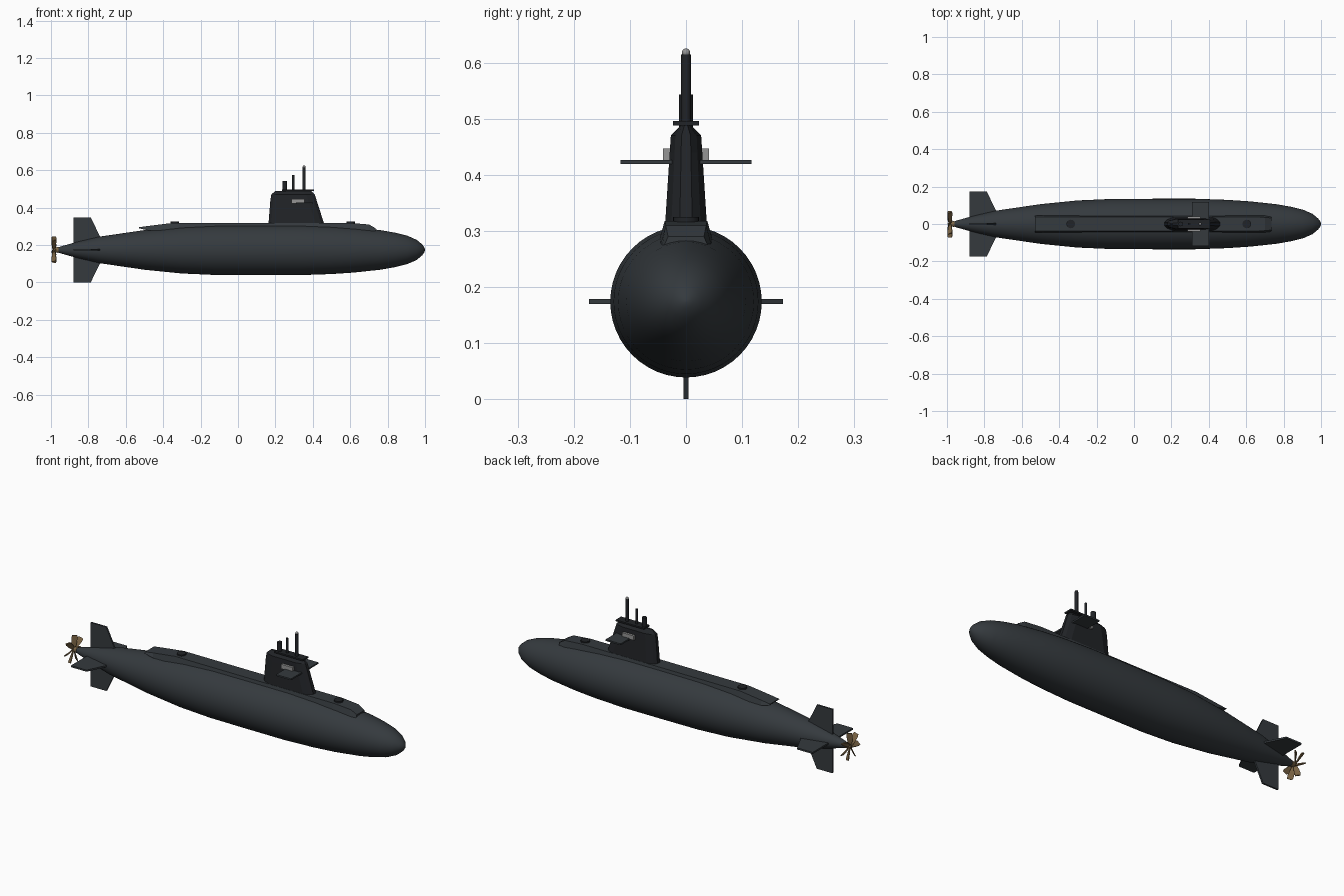
import bpy, bmesh, math
from mathutils import Matrix, Vector

if "Cube" in bpy.data.objects:
    bpy.data.objects.remove(bpy.data.objects["Cube"])

AXIS_Z = 0.174


def material(name, color):
    m = bpy.data.materials.new(name)
    m.diffuse_color = (*color, 1)
    m.use_nodes = True
    m.node_tree.nodes["Principled BSDF"].inputs["Base Color"].default_value = m.diffuse_color
    return m


HULL = material("hull_paint", (0.035, 0.042, 0.048))
DARK = material("dark_paint", (0.015, 0.017, 0.02))
BRONZE = material("bronze", (0.2, 0.13, 0.06))
GREY = material("grey_glass", (0.3, 0.3, 0.3))


def finish(name, bm, mat, smooth=None):
    bmesh.ops.recalc_face_normals(bm, faces=bm.faces)
    me = bpy.data.meshes.new(name)
    bm.to_mesh(me)
    bm.free()
    ob = bpy.data.objects.new(name, me)
    bpy.context.collection.objects.link(ob)
    me.materials.append(mat)
    if smooth:
        bpy.ops.object.select_all(action='DESELECT')
        ob.select_set(True)
        bpy.context.view_layer.objects.active = ob
        bpy.ops.object.shade_smooth_by_angle(angle=math.radians(smooth))
    return ob


def loft(name, rings, mat, smooth=None):
    """Skin a list of equal-length point rings and cap both ends."""
    bm = bmesh.new()
    loops = [[bm.verts.new(p) for p in r] for r in rings]
    n = len(loops[0])
    for a, b in zip(loops, loops[1:]):
        for i in range(n):
            j = (i + 1) % n
            bm.faces.new((a[i], a[j], b[j], b[i]))
    bm.faces.new(loops[0])
    bm.faces.new(loops[-1])
    return finish(name, bm, mat, smooth)


def cylinder(name, x, z0, z1, r, mat, n=16):
    ring = [(x + r * math.cos(t), r * math.sin(t))
            for t in (2 * math.pi * i / n for i in range(n))]
    return loft(name, [[(a, b, z) for a, b in ring] for z in (z0, z1)], mat, 30)


def box(name, x, y, z, mat):
    ring = [(x[0], y[0]), (x[1], y[0]), (x[1], y[1]), (x[0], y[1])]
    return loft(name, [[(a, b, c) for a, b in ring] for c in z], mat)


# Pressure hull: rings along x
profile = [(-0.965, 0.012), (-0.95, 0.018), (-0.86, 0.043), (-0.74, 0.071), (-0.5, 0.106),
           (-0.3, 0.126), (-0.12, 0.134), (0.1, 0.135), (0.33, 0.135), (0.5, 0.129),
           (0.62, 0.121), (0.76, 0.106), (0.84, 0.092), (0.905, 0.076), (0.955, 0.054),
           (0.985, 0.029), (0.997, 0.012), (1.0, 0.002)]
N = 48
loft("hull", [[(x, r * math.cos(2 * math.pi * i / N), AXIS_Z + r * math.sin(2 * math.pi * i / N))
               for i in range(N)] for x, r in profile], HULL, 40)

# Deck casing: x, bottom z, top z, bottom half width, top half width
casing = [(-0.53, 0.29, 0.295, 0.046, 0.038), (-0.48, 0.278, 0.302, 0.046, 0.038),
          (-0.35, 0.28, 0.318, 0.047, 0.038), (0.6, 0.275, 0.318, 0.05, 0.038),
          (0.7, 0.265, 0.31, 0.048, 0.036), (0.735, 0.26, 0.29, 0.045, 0.032)]
loft("deck_casing", [[(x, -b, zb), (x, b, zb), (x, t, zt), (x, -t, zt)]
                     for x, zb, zt, b, t in casing], HULL)

# Sail: z, aft x, forward x, half width
rings = []
for z, xa, xf, w in [(0.3, 0.162, 0.465, 0.038), (0.44, 0.173, 0.42, 0.029),
                     (0.47, 0.178, 0.41, 0.027), (0.49, 0.2, 0.392, 0.008)]:
    half = [(xf, w * 0.3), (xf - 0.015, w * 0.7), (xf - 0.045, w),
            (xa + 0.05, w), (xa + 0.015, w * 0.65), (xa, w * 0.3)]
    rings.append([(x, y, z) for x, y in half] + [(x, -y, z) for x, y in reversed(half)])
loft("sail", rings, DARK)
box("sail_top_plate", (0.235, 0.405), (-0.023, 0.023), (0.488, 0.496), DARK)

# Sail planes and side windows
for s, side in ((1, "left"), (-1, "right")):
    box(f"sail_plane_{side}", (0.31, 0.40), sorted((s * 0.025, s * 0.117)), (0.419, 0.427), HULL)
    box(f"sail_window_{side}", (0.285, 0.355), sorted((s * 0.028, s * 0.041)), (0.423, 0.447), GREY)

# Masts with a sensor ball on the tallest
for name, x, top, r in (("snorkel_mast", 0.25, 0.543, 0.0125),
                        ("antenna_mast", 0.295, 0.575, 0.0065),
                        ("periscope_mast", 0.353, 0.615, 0.009)):
    cylinder(name, x, 0.47, top, r, DARK)
bm = bmesh.new()
bmesh.ops.create_uvsphere(bm, u_segments=12, v_segments=8, radius=0.0075,
                          matrix=Matrix.Translation((0.353, 0, 0.618)))
finish("periscope_ball", bm, GREY, 40)

# Deck hatches
for name, x in (("aft_hatch", -0.338), ("forward_hatch", 0.603)):
    cylinder(name, x, 0.31, 0.325, 0.023, DARK, 20)

# Cross-shaped stern fins: outline in x and radius
outline = [(-0.88, 0.03), (-0.88, 0.173), (-0.787, 0.173), (-0.737, 0.07), (-0.737, 0.05)]
for k, name in enumerate(("top_rudder", "left_stern_plane", "bottom_rudder", "right_stern_plane")):
    rot = Matrix.Translation((0, 0, AXIS_Z)) @ Matrix.Rotation(k * math.pi / 2, 4, 'X')
    loft(name, [[rot @ Vector((x, t, r)) for x, r in outline] for t in (-0.0045, 0.0045)], HULL)

# Propeller: hub and seven pitched blades
hub = [(-0.992, 0.006), (-0.985, 0.012), (-0.96, 0.016)]
loft("propeller_hub", [[(x, r * math.cos(math.pi * i / 8), AXIS_Z + r * math.sin(math.pi * i / 8))
                        for i in range(16)] for x, r in hub], BRONZE, 40)
for k in range(7):
    rot = Matrix.Translation((-0.98, 0, AXIS_Z)) @ Matrix.Rotation(k * 2 * math.pi / 7, 4, 'X')
    blade = []
    for r, w, pitch in ((0.008, 0.009, 50), (0.035, 0.013, 42), (0.06, 0.015, 36), (0.072, 0.012, 34)):
        turn = Matrix.Rotation(math.radians(pitch), 4, 'Z')
        blade.append([rot @ (turn @ Vector((a * w, b * 0.0025, 0)) + Vector((-0.004, r * 0.1, r)))
                      for a, b in ((-1, -1), (1, -1), (1, 1), (-1, 1))])
    loft(f"propeller_blade_{k + 1}", blade, BRONZE)
